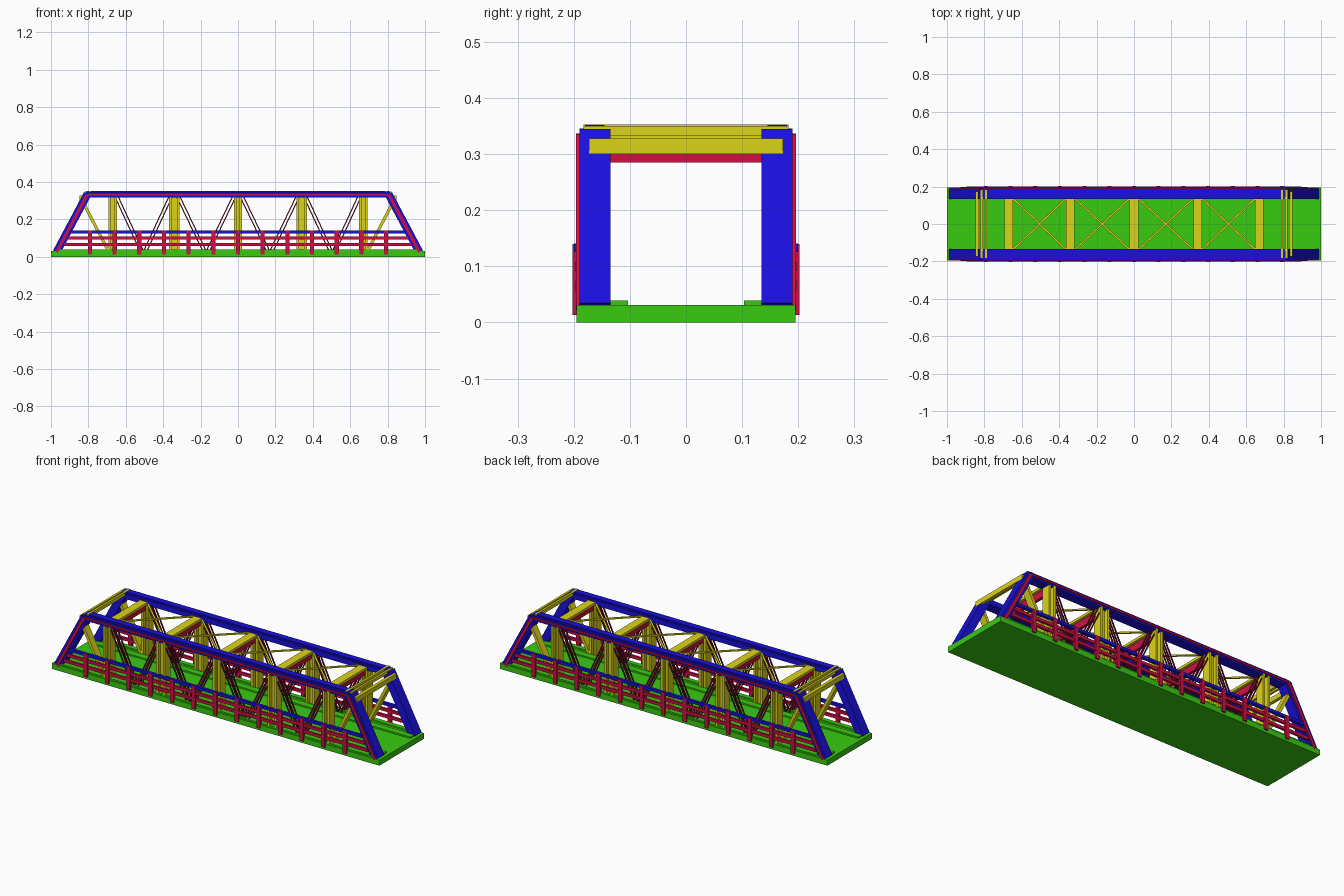
import bpy, bmesh, math
from mathutils import Vector, Matrix

if "Cube" in bpy.data.objects:
    bpy.data.objects.remove(bpy.data.objects["Cube"])


def mat(name, col):
    m = bpy.data.materials.new(name)
    m.diffuse_color = (*col, 1)
    m.use_nodes = True
    m.node_tree.nodes["Principled BSDF"].inputs["Base Color"].default_value = m.diffuse_color
    return m


GREEN = mat("green", (0.04, 0.6, 0.005))
BLUE = mat("blue", (0.01, 0.005, 0.72))
YELLOW = mat("yellow", (0.72, 0.66, 0.01))
RED = mat("red", (0.62, 0.005, 0.06))
ROD = mat("dark_red", (0.2, 0.005, 0.03))


class Part:
    """Collects boxes and beams into one named object."""
    def __init__(self, name, material):
        self.name, self.material, self.bm = name, material, bmesh.new()

    def box(self, x0, x1, y0, y1, z0, z1):
        m = Matrix.Translation(((x0 + x1) / 2, (y0 + y1) / 2, (z0 + z1) / 2))
        m = m @ Matrix.Diagonal((abs(x1 - x0), abs(y1 - y0), abs(z1 - z0), 1))
        bmesh.ops.create_cube(self.bm, size=1, matrix=m)

    def beam(self, a, b, width, depth):
        # width lies horizontally across the beam, depth is the other section side
        a, b = Vector(a), Vector(b)
        d = (b - a).normalized()
        side = Vector((0, 0, 1)).cross(d).normalized()
        up = d.cross(side)
        rot = Matrix((d, side, up)).transposed().to_4x4()
        m = Matrix.Translation((a + b) / 2) @ rot
        m = m @ Matrix.Diagonal(((b - a).length, width, depth, 1))
        bmesh.ops.create_cube(self.bm, size=1, matrix=m)

    def done(self):
        me = bpy.data.meshes.new(self.name)
        self.bm.to_mesh(me)
        self.bm.free()
        me.materials.append(self.material)
        ob = bpy.data.objects.new(self.name, me)
        bpy.context.collection.objects.link(ob)


PANELS = [-0.67, -0.34, 0, 0.34, 0.67]

# Deck with raised kerbs
deck = Part("deck", GREEN)
deck.box(-1, 1, -0.195, 0.195, 0, 0.031)
for s in (-1, 1):
    deck.box(-0.98, 0.98, s * 0.103, s * 0.14, 0.029, 0.039)
    deck.box(-0.97, 0.97, s * 0.165, s * 0.19, 0.029, 0.039)
deck.done()

for s, side in ((-1, "front"), (1, "back")):
    y = s * 0.1625
    # Top chord and sloping end posts
    chord = Part(side + "_chord", BLUE)
    chord.box(-0.815, 0.815, s * 0.135, s * 0.19, 0.318, 0.346)
    chord.box(-0.81, 0.81, s * 0.145, s * 0.18, 0.345, 0.352)
    for e in (-1, 1):
        chord.beam((e * 0.97, y, 0.025), (e * 0.805, y, 0.335), 0.055, 0.042)
    chord.done()

    # Red strips on the outer faces of the chord and posts
    trim = Part(side + "_trim", RED)
    trim.box(-0.805, 0.805, s * 0.188, s * 0.196, 0.328, 0.337)
    for e in (-1, 1):
        trim.beam((e * 0.97, s * 0.192, 0.025), (e * 0.807, s * 0.192, 0.331), 0.008, 0.016)
    trim.done()

    # Verticals: paired plates with a web
    posts = Part(side + "_verticals", YELLOW)
    for x in PANELS:
        w = 0.028 if abs(x) == 0.34 else 0.022
        for e in (-1, 1):
            posts.box(x + e * w, x + e * (w - 0.014), s * 0.142, s * 0.19, 0.03, 0.325)
        posts.box(x - w, x + w, s * 0.162, s * 0.17, 0.03, 0.325)
    # End diagonals
    for e in (-1, 1):
        posts.beam((e * 0.825, y, 0.285), (e * 0.695, y, 0.035), 0.04, 0.016)
    posts.done()

    # Twin tie rods forming a V in each panel
    rods = Part(side + "_tie_rods", ROD)
    for a, b in zip(PANELS, PANELS[1:]):
        mid = (a + b) / 2
        for x, t in ((a, 1), (b, -1)):
            for off in (0, 0.018):
                for yy in (0.15, 0.178):
                    rods.beam((x + t * (0.01 + off), s * yy, 0.325),
                              (mid - t * (0.018 - off), s * yy, 0.03), 0.006, 0.006)
    rods.done()

    # Railing
    rail = Part(side + "_railing", RED)
    for i in range(-6, 7):
        x = i * 0.132
        rail.box(x - 0.011, x + 0.011, s * 0.188, s * 0.202, 0.013, 0.14)
    for z in (0.065, 0.1):
        end = 0.96 - z * 0.5
        rail.box(-end, end, s * 0.186, s * 0.198, z - 0.008, z + 0.008)
    rail.done()
    hand = Part(side + "_handrail", BLUE)
    hand.box(-0.895, 0.895, s * 0.184, s * 0.2, 0.126, 0.141)
    hand.done()

# Portal struts at both ends
portal = Part("portal_struts", YELLOW)
for e in (-1, 1):
    portal.box(e * 0.785, e * 0.797, -0.183, 0.183, 0.333, 0.353)
    portal.box(e * 0.808, e * 0.82, -0.183, 0.183, 0.333, 0.35)
    portal.beam((e * 0.838, -0.173, 0.314), (e * 0.838, 0.173, 0.314), 0.018, 0.027)
portal.done()

# Overhead cross struts with red webs below
struts = Part("cross_struts", YELLOW)
webs = Part("cross_strut_webs", RED)
for x in PANELS:
    struts.box(x - 0.023, x + 0.023, -0.145, 0.145, 0.322, 0.336)
    webs.box(x - 0.008, x + 0.008, -0.145, 0.145, 0.285, 0.323)
struts.done()
webs.done()

# Overhead cross bracing
brace = Part("overhead_bracing", YELLOW)
for a, b in zip(PANELS, PANELS[1:]):
    for s in (-1, 1):
        brace.beam((a + 0.02, -s * 0.14, 0.33 + s * 0.003),
                   (b - 0.02, s * 0.14, 0.33 + s * 0.003), 0.01, 0.007)
brace.done()
